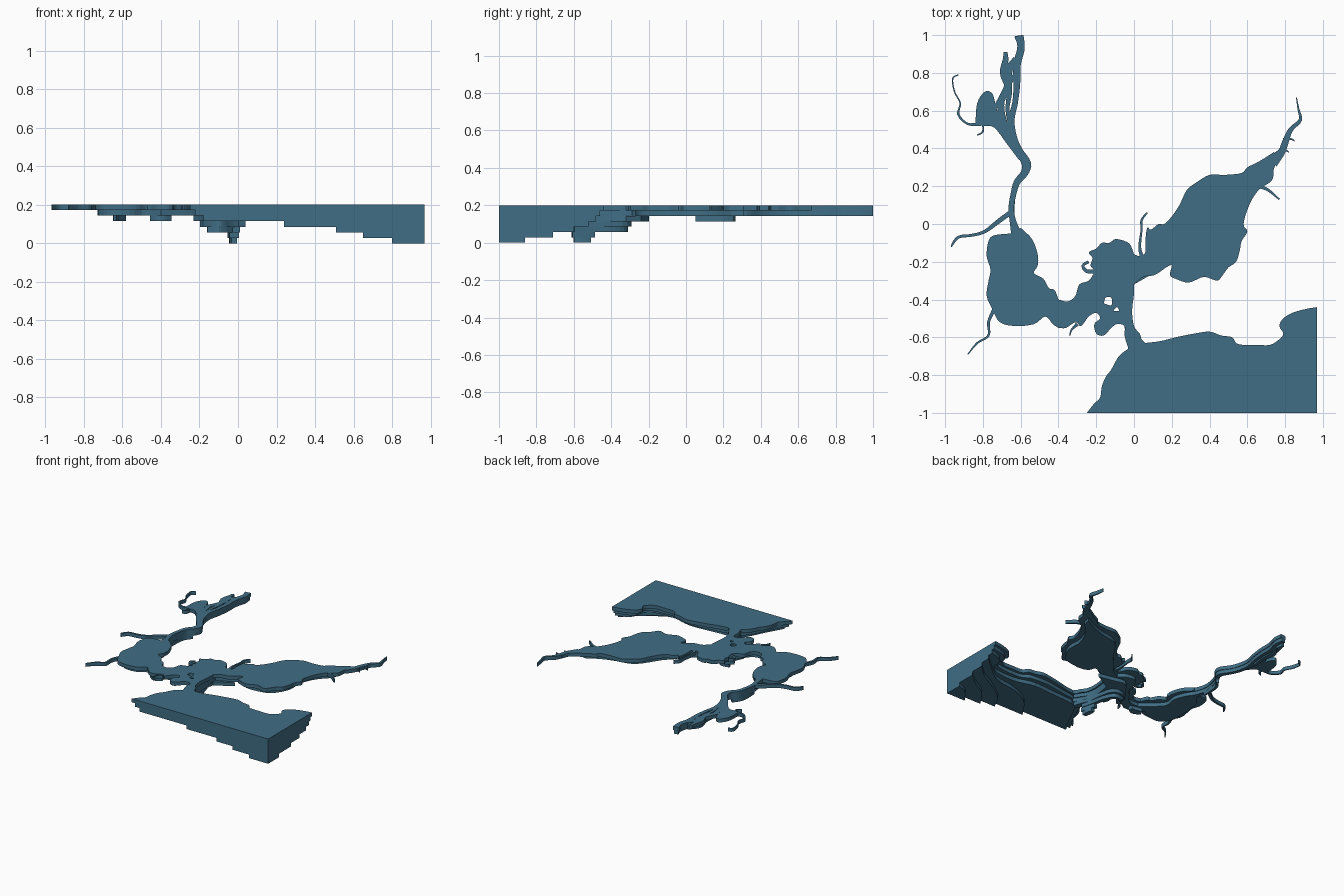
import bpy, bmesh
from mathutils import Vector
from mathutils.geometry import tessellate_polygon

if "Cube" in bpy.data.objects:
    bpy.data.objects.remove(bpy.data.objects["Cube"])

STEP = 0.2 / 7                      # thickness of one depth layer
water = bpy.data.materials.new("deep water blue")
water.diffuse_color = (0.051, 0.155, 0.235, 1)
water.use_nodes = True
water.node_tree.nodes["Principled BSDF"].inputs["Base Color"].default_value = water.diffuse_color


def smooth(pts, n=4):
    """Open spline through points given in hundredths of a unit."""
    p = [Vector(q) / 100 for q in pts]
    if len(p) < 3:
        return p
    p = [2 * p[0] - p[1]] + p + [2 * p[-1] - p[-2]]
    out = []
    for a, b, c, d in zip(p, p[1:], p[2:], p[3:]):
        for i in range(n):
            t = i / n
            out.append(0.5 * (2 * b + (c - a) * t + (2 * a - 5 * b + 4 * c - d) * t * t
                              + (3 * b - a - 3 * c + d) * t ** 3))
    return out + [p[-2]]


def slab(name, loops, first, last=None):
    """Flat-topped solid covering depth layers first..last."""
    z1, z0 = 0.2 - (first - 1) * STEP, 0.2 - (last or first) * STEP
    loops = [[Vector((max(-.97, min(.97, v[0])), max(-1, min(1, v[1])), 0)) for v in lp]
             for lp in loops]
    bm = bmesh.new()
    top = [[bm.verts.new((v.x, v.y, z1)) for v in lp] for lp in loops]
    bot = [[bm.verts.new((v.x, v.y, max(z0, 0))) for v in lp] for lp in loops]
    flat_t, flat_b = sum(top, []), sum(bot, [])
    for tri in tessellate_polygon(loops):
        if len(set(tri)) == 3:
            bm.faces.new([flat_t[i] for i in tri])
            bm.faces.new([flat_b[i] for i in reversed(tri)])
    for t, b in zip(top, bot):
        for i in range(len(t)):
            bm.faces.new((t[i - 1], t[i], b[i], b[i - 1]))
    bmesh.ops.recalc_face_normals(bm, faces=bm.faces)
    me = bpy.data.meshes.new(name)
    bm.to_mesh(me)
    bm.free()
    me.materials.append(water)
    ob = bpy.data.objects.new(name, me)
    bpy.context.collection.objects.link(ob)


def body(name, shores, first=1, last=None, islands=()):
    """Area bounded by smooth shores joined by straight lines."""
    outer = []
    for s in shores:
        for v in smooth(s):
            if not outer or (v - outer[-1]).length > 1e-4:
                outer.append(v)
    slab(name, [outer] + [smooth(i + i[:1])[:-1] for i in islands], first, last)


def channel(name, pts, first=1, last=None):
    """Winding ribbon; points are x, y, width."""
    c = smooth(pts)
    left, right = [], []
    for i, v in enumerate(c):
        d = (c[min(i + 1, len(c) - 1)] - c[max(i - 1, 0)]).xy.normalized()
        off = Vector((-d.y, d.x)) * max(v.z, 0.004) / 2
        left.append(v.xy + off)
        right.append(v.xy - off)
    slab(name, [left + right[::-1]], first, last)


# Ocean with its deepening shelf
body("ocean", [[(97, -44), (91, -45), (84, -47), (79, -50), (77, -54), (79, -58), (77, -61),
                (72, -64), (65, -64), (58, -64), (54, -63), (52, -60), (46, -59), (40, -57),
                (32, -58), (22, -60), (14, -62), (6, -63)],
               [(-3, -66), (-8, -70), (-12, -77), (-15, -81), (-17, -86), (-18, -92),
                (-21, -95), (-25, -100)], [(97, -100)]])
body("ocean_shelf_2", [[(97, -46), (88, -48), (82, -51), (80, -55), (81, -60), (76, -65),
                        (56, -66), (48, -62), (34, -61), (20, -63), (6, -65)],
                       [(-2, -67), (-9, -75), (-15, -88), (-22, -100)], [(97, -100)]], 2)
body("ocean_shelf_3", [[(97, -48), (88, -51), (84, -56), (83, -62), (76, -68), (58, -69),
                        (42, -65), (22, -66), (5, -67)],
                       [(-1, -69), (-5, -76), (-11, -88), (-18, -100)], [(97, -100)]], 3)
shelf = [[(97, -52), (87, -61), (72, -72), (52, -76), (36, -84), (24, -100)],
         [(97, -60), (86, -70), (72, -78), (58, -88), (51, -100)],
         [(97, -71), (87, -79), (74, -87), (65, -100)],
         [(97, -86), (88, -90), (80, -100)]]
for k, line in enumerate(shelf, 4):
    body(f"ocean_shelf_{k}", [line, [(97, -100)]], k)

# Central bay and strait
body("central_bay",
     [[(0, -16), (-2, -11), (-5, -9), (-10, -8), (-13, -10), (-17, -10), (-20, -13), (-24, -15),
       (-22, -18), (-23, -22), (-21, -25), (-24, -30), (-29, -32), (-31, -38), (-35, -41),
       (-40, -40)],
      [(-40, -55), (-36, -55), (-31, -52), (-28, -54), (-24, -49), (-20, -47), (-18, -50),
       (-21, -53), (-20, -58), (-16, -59), (-12, -55), (-9, -53), (-5, -54), (-5, -59),
       (-3, -66)],
      [(6, -63), (4, -61), (3, -58), (0, -54), (-1, -46), (0, -37), (0, -32)]],
     islands=[[(-16, -42), (-15, -39), (-12, -39), (-12, -43)], [(-11, -46), (-9, -44), (-8, -46)]])
body("central_bay_2", [[(0, -19), (-6, -15), (-14, -15), (-18, -22), (-19, -28), (-24, -34),
                        (-31, -42), (-40, -43)],
                       [(-40, -52), (-32, -49), (-24, -46), (-18, -42), (-16, -38), (-10, -38),
                        (-9, -42), (-6, -46), (-7, -51), (-4, -55), (-2, -67)],
                       [(5, -64), (2, -59), (-1, -54), (-2, -45), (0, -31)]], 2)
body("central_bay_3", [[(14, -24), (4, -22), (-8, -20), (-15, -27), (-20, -34), (-23, -40)],
                       [(-23, -43), (-18, -40), (-15, -36), (-9, -36), (-7, -43), (-5, -50),
                        (-4, -56), (-1, -69)],
                       [(5, -65), (1, -59), (-1, -54), (-2, -45), (0, -32)]], 3)
channel("north_trench", [(-45, -45, 4), (-40, -47, 6), (-35, -46, 3)], 3)
channel("strait_trench_4", [(-19, -35, 3), (-13, -32, 5), (-7, -33, 5), (-4, -42, 4),
                            (-3, -52, 4), (0, -61, 5), (2, -66, 4)], 4)
channel("strait_trench_5", [(-16, -33, 2), (-9, -33, 3), (-5, -40, 3), (-3, -50, 3),
                            (-1, -60, 4)], 5)
channel("strait_trench_6", [(-4, -49, 3), (-3, -54, 4), (-2, -61, 5)], 6)
channel("strait_trench_7", [(-3, -51, 3), (-2.5, -55, 4), (-2, -60, 3)], 7)

# South bay
body("south_bay",
     [[(0, -16), (3, -17), (6, -15), (6, -9), (7, -2), (9, -3), (13, 0), (16, 0), (20, 4),
       (24, 10), (28, 18), (33, 22), (40, 26), (48, 26), (57, 27), (60, 30), (66, 33), (74, 38)],
      [(76, 34), (74, 29), (73, 23), (66, 18), (61, 10), (58, 0), (60, -4), (57, -9), (56, -14),
       (54, -20), (50, -23), (47, -27), (44, -30), (37, -28), (29, -31), (22, -29), (19, -27),
       (20, -22), (17, -23), (11, -27), (5, -28), (0, -32)]])
body("south_bay_2",
     [[(0, -19), (8, -14), (15, -5), (21, 1), (29, 13), (36, 19), (50, 22), (61, 26), (70, 31)],
      [(68, 24), (59, 14), (54, 2), (54, -10), (50, -19), (44, -25), (30, -27), (23, -25),
       (20, -20), (11, -24), (0, -29)]], 2)

# North bay
body("north_bay",
     [[(-60, -2), (-54, -8), (-51, -16), (-51, -22), (-53, -26), (-48, -29), (-45, -34),
       (-42, -35), (-40, -40)],
      [(-40, -55), (-43, -53), (-47, -49), (-53, -53), (-63, -54), (-71, -52), (-75, -45),
       (-78, -38), (-77, -30), (-76, -24), (-78, -17), (-77, -9), (-74, -6), (-65, -5)]])
body("north_bay_2",
     [[(-61, -3), (-57, -9), (-54, -18), (-55, -28), (-48, -36), (-40, -43)],
      [(-40, -52), (-48, -46), (-56, -50), (-66, -50), (-72, -43), (-73, -32), (-72, -20),
       (-70, -11), (-65, -5)]], 2)

# Delta marsh and its braided channels
body("marsh_lake", [[(-84, 53), (-83, 64), (-79, 70), (-75, 69), (-73, 62), (-71, 57),
                     (-66, 50), (-62, 41), (-58, 34)],
                    [(-61, 34), (-67, 42), (-74, 51), (-80, 52)]])
river = [(-62, -6, 6), (-64, 1, 3.5), (-65, 8, 3), (-64, 15, 3), (-62, 22, 3.5), (-58, 27, 4),
         (-57, 32, 5), (-61, 39, 4), (-64, 46, 4), (-65, 55, 3.5), (-63, 64, 3), (-62, 74, 3.5),
         (-62, 84, 4), (-60, 92, 4), (-60, 96, 4), (-61, 100, 5)]
channel("river", river)
channel("river_2", [(x, y, w * 0.75) for x, y, w in river], 2)
channel("river_3", [(-64, 5, 1.5), (-64, 13, 2), (-63, 20, 2), (-59, 26, 2)], 3)
channel("braid_west", [(-66, 47, 3), (-70, 57, 4), (-70, 65, 3), (-67, 72, 3), (-69, 80, 4),
                       (-68, 87, 3), (-68, 91, 2)])
channel("braid_middle", [(-63, 88, 1.5), (-67, 80, 5), (-66, 70, 3), (-67, 60, 2),
                         (-65, 50, 2)], 1, 2)
channel("braid_link", [(-74, 61, 2), (-70, 67, 3), (-66, 75, 3), (-62, 80, 2)])

# Rivers and creeks
creeks = {
    "northwest_creek": [(-81, 53, 2), (-88, 53, 1.2), (-93, 58, 1.2), (-92, 64, .8),
                        (-95, 70, .7), (-96, 77, .7), (-93, 79, .7)],
    "marsh_creek": [(-80, 54, 1), (-80, 49, 1), (-83, 47, .6)],
    "west_creek": [(-64, 7, 2.5), (-71, 2, 2.5), (-79, -4, 1.8), (-86, -6, 1.5), (-93, -7, 1.5),
                   (-97, -12, 1)],
    "southwest_creek": [(-74, -45, 2), (-77, -52, 1.5), (-77, -59, 1.2), (-83, -63, 1),
                        (-88, -69, .6)],
    "harbour_creek": [(4, -17, 2), (3, -12, 1.5), (4, -3, 1), (4, 2, 1.2), (7, 6, .8)],
    "inlet_creek": [(-20, -25, 2), (-25, -25, 2), (-27, -22, 1.5), (-24, -20, 1.5)],
    "south_inlet": [(-30, -53, 2), (-33, -56, 1), (-34, -59, .6)],
    "east_creek": [(66, 20, 2), (71, 18, 1.5), (77, 13, .8)],
    "northeast_river": [(73, 33, 7), (78, 38, 4), (80, 43, 3.5), (83, 50, 2.5), (88, 55, 1.8),
                        (87, 61, 1), (86, 67, .5)],
    "side_creek": [(79, 45, 1), (83, 45, 1), (85, 44, .6)],
    "side_creek_lower": [(77, 37, 1.5), (80, 39, 1), (82, 38, .6)],
}
for name, pts in creeks.items():
    channel(name, pts)
